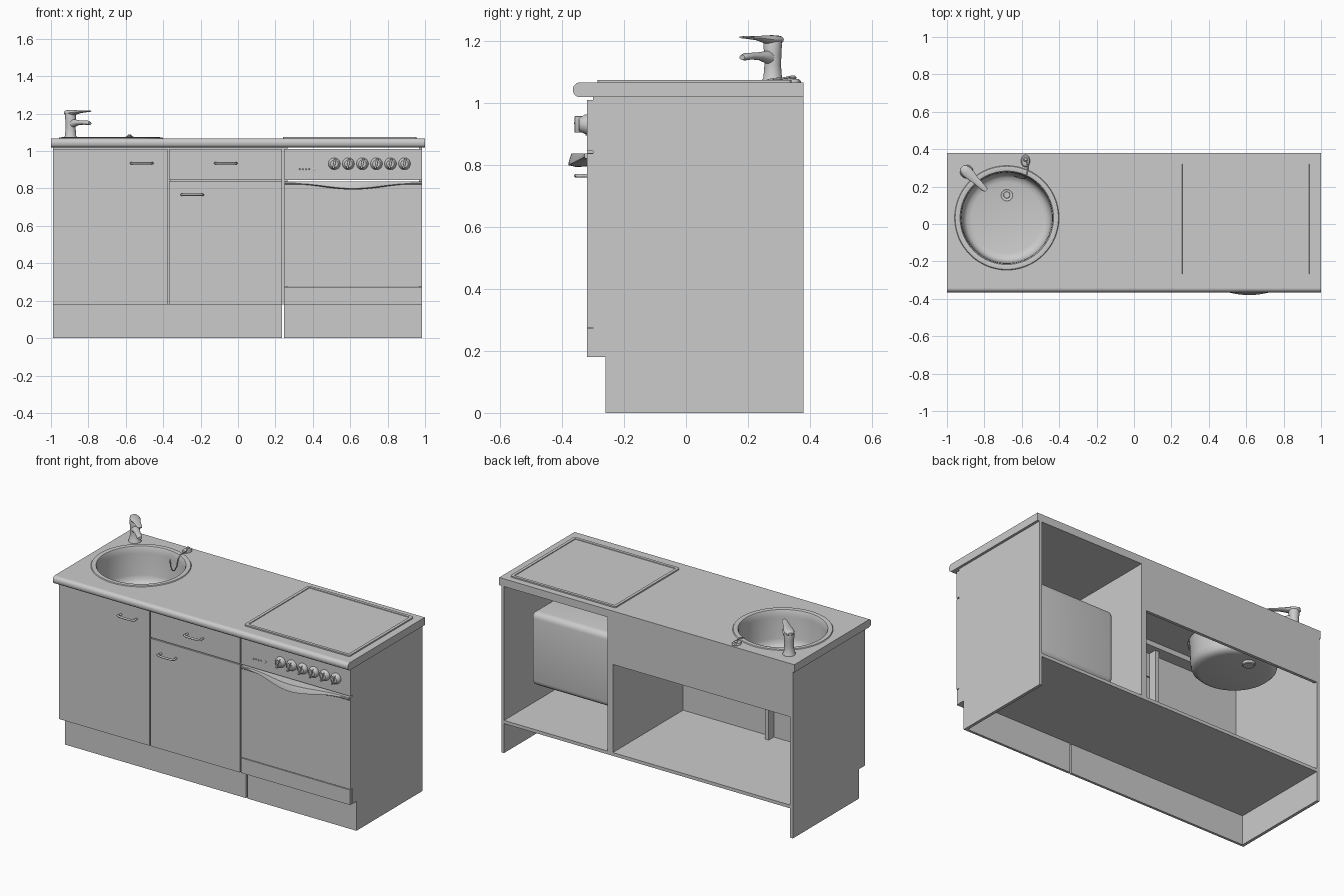
import bpy, bmesh, math
from mathutils import Vector

if "Cube" in bpy.data.objects:
    bpy.data.objects.remove(bpy.data.objects["Cube"])


def finish(name, bm, smooth=True):
    bmesh.ops.recalc_face_normals(bm, faces=bm.faces)
    me = bpy.data.meshes.new(name)
    bm.to_mesh(me)
    bm.free()
    ob = bpy.data.objects.new(name, me)
    bpy.context.collection.objects.link(ob)
    if smooth:
        bpy.ops.object.select_all(action='DESELECT')
        ob.select_set(True)
        bpy.context.view_layer.objects.active = ob
        bpy.ops.object.shade_smooth_by_angle(angle=math.radians(35))
    return ob


def box(name, x0, x1, y0, y1, z0, z1, bevel=0, segments=2):
    bm = bmesh.new()
    bmesh.ops.create_cube(bm, size=1)
    for v in bm.verts:
        v.co = ((x0 + x1) / 2 + v.co.x * (x1 - x0),
                (y0 + y1) / 2 + v.co.y * (y1 - y0),
                (z0 + z1) / 2 + v.co.z * (z1 - z0))
    if bevel:
        bmesh.ops.bevel(bm, geom=bm.edges[:], offset=bevel, segments=segments,
                        profile=0.5, affect='EDGES')
    return finish(name, bm, bevel > 0)


def skin(name, rings, caps=(True, True), smooth=True):
    """Join rings of points into a tube, with optional end caps."""
    bm = bmesh.new()
    vs = [[bm.verts.new(p) for p in ring] for ring in rings]
    n = len(vs[0])
    for a, b in zip(vs, vs[1:]):
        for i in range(n):
            j = (i + 1) % n
            bm.faces.new((a[i], a[j], b[j], b[i]))
    if caps[0]:
        bm.faces.new(vs[0])
    if caps[1]:
        bm.faces.new(vs[-1])
    return finish(name, bm, smooth)


def circle(r, z, n, sy=1):
    return [(r * math.cos(math.tau * i / n), sy * r * math.sin(math.tau * i / n), z)
            for i in range(n)]


def lathe(name, profile, loc, n=32, caps=(True, True), sy=1):
    ob = skin(name, [circle(r, z, n, sy) for r, z in profile], caps)
    ob.location = loc
    return ob


def wire(name, pts, radius):
    cu = bpy.data.curves.new(name, 'CURVE')
    cu.dimensions = '3D'
    cu.bevel_depth = radius
    cu.bevel_resolution = 2
    cu.use_fill_caps = True
    sp = cu.splines.new('POLY')
    sp.points.add(len(pts) - 1)
    for p, co in zip(sp.points, pts):
        p.co = (*co, 1)
    ob = bpy.data.objects.new(name, cu)
    bpy.context.collection.objects.link(ob)
    bpy.ops.object.select_all(action='DESELECT')
    ob.select_set(True)
    bpy.context.view_layer.objects.active = ob
    bpy.ops.object.convert(target='MESH')
    return ob


# Carcass: stepped side panels, divider, floor, rear apron, front post and rail
for side, xa, xb in (("left", -0.99, -0.972), ("right", 0.967, 0.985)):
    outline = [(-0.26, 0), (0.38, 0), (0.38, 1.02), (-0.30, 1.02), (-0.30, 0.18), (-0.26, 0.18)]
    skin(side + "_side_panel", [[(x, y, z) for y, z in outline] for x in (xa, xb)], smooth=False)
box("divider", 0.23, 0.265, -0.30, 0.38, 0.20, 1.02)
box("cabinet_floor", -0.972, 0.967, -0.30, 0.38, 0.18, 0.20)
box("rear_apron", -0.972, 0.23, 0.362, 0.38, 0.74, 1.02)
box("front_post", -0.385, -0.36, -0.30, -0.25, 0.20, 1.0)
box("front_rail", -0.972, 0.23, -0.30, -0.225, 0.99, 1.02)
box("plinth_left", -0.972, 0.236, -0.26, -0.245, 0, 0.18)
box("plinth_right", 0.245, 0.967, -0.26, -0.245, 0, 0.18)

# Fronts
for name, x0, x1, z0, z1 in (
        ("sink_door", -0.99, -0.376, 0.18, 1.01),
        ("drawer_front", -0.368, 0.236, 0.846, 1.01),
        ("cupboard_door", -0.368, 0.236, 0.18, 0.84),
        ("oven_control_panel", 0.246, 0.985, 0.846, 1.01),
        ("oven_door", 0.246, 0.985, 0.276, 0.838),
        ("oven_lower_panel", 0.246, 0.983, 0.18, 0.272)):
    box(name, x0, x1, -0.32, -0.30, z0, z1)

# Bow handles
for name, xc, z in (("sink_door_handle", -0.515, 0.935), ("drawer_handle", -0.065, 0.935),
                    ("cupboard_handle", -0.245, 0.766)):
    side = [(-0.052, -0.318), (-0.052, -0.335), (-0.058, -0.347), (-0.045, -0.353), (-0.02, -0.356)]
    path = side + [(-x, y) for x, y in reversed(side)]
    wire(name, [(xc + x, y, z) for x, y in path], 0.006)

# Oven body behind the front
box("oven_body", 0.29, 0.93, -0.30, 0.18, 0.35, 0.80, 0.035, 4)

# Oven handle lip, bulging in the middle
rings = []
for i in range(41):
    x = 0.25 + 0.73 * i / 40
    t = min(1, abs(x - 0.615) / 0.31)
    b = math.cos(t * math.pi / 2) ** 2
    rings.append([(x, y, z) for y, z in (
        (-0.315, 0.838), (-0.325 - 0.045 * b, 0.838), (-0.328 - 0.050 * b, 0.834 - 0.02 * b),
        (-0.328 - 0.052 * b, 0.826 - 0.026 * b), (-0.324 - 0.03 * b, 0.822 - 0.028 * b),
        (-0.315, 0.822 - 0.026 * b))])
skin("oven_handle", rings)

# Control knobs with grips, and small indicators
for i in range(6):
    x = 0.515 + 0.075 * i
    knob = lathe(f"knob_{i + 1}", [(0.032, 0), (0.032, 0.006), (0.028, 0.012), (0.025, 0.022),
                                   (0.020, 0.026)], (x, -0.32, 0.932))
    knob.rotation_euler.x = math.pi / 2
    grip = box(f"knob_grip_{i + 1}", -0.006, 0.006, -0.04, 0, -0.027, 0.027, 0.003)
    grip.location = (x, -0.32, 0.932)
    grip.rotation_euler.y = 0.2
for i, (x, r) in enumerate(((0.33, 0.004), (0.347, 0.004), (0.364, 0.004), (0.381, 0.004), (0.41, 0.008))):
    lamp = lathe(f"indicator_{i + 1}", [(r, 0), (r, 0.003), (r * 0.6, 0.005)], (x, -0.32, 0.903), 12)
    lamp.rotation_euler.x = math.pi / 2

# Worktop with rounded front edge and sink cut-out
prof = [(0.38, 1.02), (0.38, 1.067)]
for cz, a0 in ((1.045, 90), (1.042, 180)):
    prof += [(-0.343 + 0.022 * math.cos(math.radians(a0 + k * 15)),
              cz + 0.022 * math.sin(math.radians(a0 + k * 15))) for k in range(7)]
worktop = skin("worktop", [[(x, y, z) for y, z in prof] for x in (-1, 1)], smooth=False)
SINK = (-0.68, 0.033, 0)
cutter = lathe("sink_cutter", [(0.25, 0.9), (0.25, 1.2)], SINK, 64)
cutter.hide_render = True
cutter.hide_viewport = True
mod = worktop.modifiers.new("sink_hole", 'BOOLEAN')
mod.operation = 'DIFFERENCE'
mod.solver = 'EXACT'
mod.object = cutter

# Sink basin and drain
lathe("sink_basin", [(0.28, 1.066), (0.276, 1.072), (0.262, 1.074), (0.250, 1.071), (0.245, 1.06),
                     (0.242, 1.03), (0.237, 0.90), (0.231, 0.872), (0.215, 0.856), (0.19, 0.85),
                     (0.02, 0.849)], SINK, 64, (False, True))
lathe("sink_drain", [(0.030, 0.832), (0.034, 0.836), (0.036, 0.853), (0.031, 0.855),
                     (0.024, 0.851), (0.018, 0.851), (0.016, 0.854)], (-0.68, 0.155, 0))

# Hob with raised border
bm = bmesh.new()
bmesh.ops.create_cube(bm, size=1)
for v in bm.verts:
    v.co = (0.5975 + v.co.x * 0.715, 0.0275 + v.co.y * 0.625, 1.0695 + v.co.z * 0.011)
bmesh.ops.bevel(bm, geom=[e for e in bm.edges if abs((e.verts[0].co - e.verts[1].co).z) > 0.005],
                offset=0.012, segments=4, profile=0.5, affect='EDGES')
top = [f for f in bm.faces if f.normal.z > 0.9]
bmesh.ops.inset_region(bm, faces=top, thickness=0.018)
bmesh.ops.inset_region(bm, faces=top, thickness=0.003, depth=-0.004)
finish("hob", bm, False)

# Mixer tap: body, spout and lever
TAP = Vector((-0.895, 0.28, 0))
AIM, SIDE = Vector((0.72, -0.69, 0)), Vector((0.69, 0.72, 0))
lathe("tap_body", [(0.036, 1.066), (0.035, 1.074), (0.030, 1.082), (0.027, 1.12), (0.028, 1.16),
                   (0.030, 1.19), (0.027, 1.204), (0.018, 1.208)], TAP)


def tap_arm(name, sections):
    rings = []
    for s, z, w, h in sections:
        rings.append([TAP + AIM * s + SIDE * (w * math.cos(a)) + Vector((0, 0, z + h * math.sin(a)))
                      for a in (math.tau * k / 20 for k in range(20))])
    skin(name, rings)


tap_arm("tap_spout", [(0, 1.145, 0.024, 0.026), (0.03, 1.149, 0.022, 0.020), (0.06, 1.152, 0.018, 0.013),
                      (0.10, 1.152, 0.016, 0.011), (0.13, 1.150, 0.016, 0.012), (0.143, 1.148, 0.012, 0.008)])
tap_arm("tap_lever", [(-0.036, 1.205, 0.012, 0.008), (-0.028, 1.205, 0.023, 0.013), (0, 1.205, 0.030, 0.015),
                      (0.03, 1.206, 0.027, 0.013), (0.07, 1.210, 0.019, 0.007),
                      (0.13, 1.213, 0.015, 0.004), (0.146, 1.213, 0.010, 0.003)])

# Plug chain holder and hanging chain
lathe("chain_holder", [(0.024, 1.066), (0.024, 1.072), (0.020, 1.078), (0.010, 1.080)],
      (-0.58, 0.337, 0), 24, sy=1.4)
lathe("chain_holder_knob", [(0.008, 1.076), (0.012, 1.084), (0.007, 1.089)], (-0.58, 0.345, 0), 16)
wire("plug_chain", [(-0.575, 0.335, 1.085), (-0.568, 0.31, 1.08), (-0.568, 0.285, 1.079),
                    (-0.575, 0.262, 1.074), (-0.58, 0.247, 1.05), (-0.585, 0.243, 1.01),
                    (-0.60, 0.243, 0.98), (-0.62, 0.25, 0.97), (-0.635, 0.254, 0.99),
                    (-0.64, 0.256, 1.03)], 0.003)
